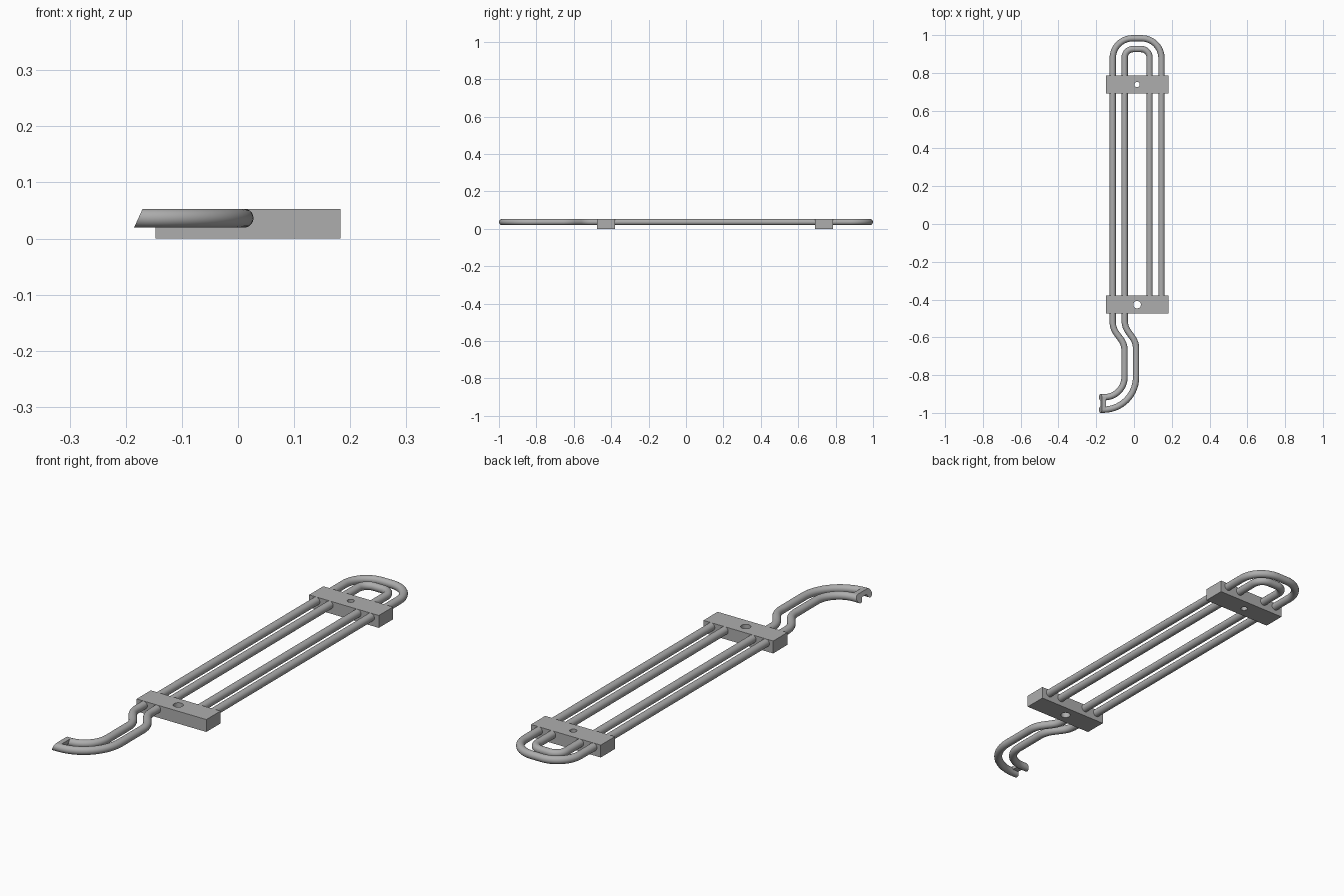
import bpy, bmesh, math
from mathutils import Vector

cube = bpy.data.objects.get("Cube")
if cube:
    bpy.data.objects.remove(cube, do_unlink=True)

R = 0.0167          # tube radius
TOP = 0.053         # common top height
ZC = TOP - R        # tube centre height
MID = 0.0165        # middle of the rack

metal = bpy.data.materials.new("grey metal")
metal.use_nodes = True
GREY = (0.42, 0.42, 0.42, 1)
metal.diffuse_color = GREY
metal.node_tree.nodes["Principled BSDF"].inputs["Base Color"].default_value = GREY


def add_object(name, bm):
    bmesh.ops.recalc_face_normals(bm, faces=bm.faces)
    mesh = bpy.data.meshes.new(name)
    bm.to_mesh(mesh)
    bm.free()
    mesh.materials.append(metal)
    obj = bpy.data.objects.new(name, mesh)
    bpy.context.collection.objects.link(obj)
    return obj


def activate(obj):
    bpy.ops.object.select_all(action="DESELECT")
    obj.select_set(True)
    bpy.context.view_layer.objects.active = obj


def slant_cut(bm):
    """Trim the hook end with a sloping plane and cap it."""
    geom = bm.verts[:] + bm.edges[:] + bm.faces[:]
    cut = bmesh.ops.bisect_plane(bm, geom=geom, plane_co=(-0.185, 0, 0.02),
                                 plane_no=(-0.033, 0, 0.015), clear_outer=True)
    edges = [e for e in cut["geom_cut"] if isinstance(e, bmesh.types.BMEdge)]
    bmesh.ops.holes_fill(bm, edges=edges)


def rounded_path(corners):
    """Turn (x, y, fillet radius) corners into a smooth polyline."""
    pts = [Vector(corners[0][:2])]
    for i in range(1, len(corners) - 1):
        p = Vector(corners[i][:2])
        r = corners[i][2]
        a = (Vector(corners[i - 1][:2]) - p).normalized()
        b = (Vector(corners[i + 1][:2]) - p).normalized()
        half = a.angle(b) / 2
        centre = p + (a + b).normalized() * (r / math.sin(half))
        start = p + a * (r / math.tan(half)) - centre
        end = p + b * (r / math.tan(half)) - centre
        sweep = math.pi - 2 * half
        steps = max(4, round(sweep / 0.11))
        for k in range(steps + 1):
            t = k / steps
            pts.append(centre + (start * math.sin((1 - t) * sweep)
                                 + end * math.sin(t * sweep)) / math.sin(sweep))
    pts.append(Vector(corners[-1][:2]))
    return pts


def tube(name, corners, sides=20):
    pts = rounded_path(corners)
    bm = bmesh.new()
    rings = []
    for i, p in enumerate(pts):
        d = (pts[min(i + 1, len(pts) - 1)] - pts[max(i - 1, 0)]).normalized()
        # keep rings square to the straight runs at each fillet joint
        if 0 < i < len(pts) - 1:
            d = ((pts[i + 1] - p).normalized() + (p - pts[i - 1]).normalized()).normalized()
        n = Vector((-d.y, d.x))
        ring = []
        for k in range(sides):
            ang = math.tau * k / sides
            q = p + n * (R * math.cos(ang))
            ring.append(bm.verts.new((q.x, q.y, ZC + R * math.sin(ang))))
        rings.append(ring)
    for r0, r1 in zip(rings, rings[1:]):
        for k in range(sides):
            j = (k + 1) % sides
            bm.faces.new((r0[k], r0[j], r1[j], r1[k]))
    bm.faces.new(rings[0])
    bm.faces.new(rings[-1])
    slant_cut(bm)
    obj = add_object(name, bm)
    activate(obj)
    bpy.ops.object.shade_smooth_by_angle(angle=math.radians(40))


def box_mesh(lo, hi):
    bm = bmesh.new()
    bmesh.ops.create_cube(bm, size=1)
    for v in bm.verts:
        v.co = [a if c < 0 else b for c, a, b in zip(v.co, lo, hi)]
    return bm


def hooked_rail(name, half, hook_x, hook_y, hook_r, top_y, loop_r, bend_y):
    """One rod: hook, sideways bend, long run, end loop and return run."""
    left, right = MID - half, MID + half
    tube(name, [(-0.23, hook_y, 0), (hook_x, hook_y, hook_r),
                (hook_x, bend_y - 0.085, 0.1), (left, bend_y, 0.1),
                (left, top_y, loop_r), (right, top_y, loop_r),
                (right, -0.43, 0)])


# Bent rods
hooked_rail("outer_rod", 0.129, -0.05, -0.917, 0.107, 0.983, 0.105, -0.552)
hooked_rail("inner_rod", 0.066, 0.011, -0.983, 0.173, 0.926, 0.045, -0.543)

# Bridge joining the two hook ends
bridge = box_mesh((-0.22, -0.983, ZC), (-0.148, -0.917, TOP))
slant_cut(bridge)
add_object("hook_bridge", bridge)

# Cross blocks with a screw hole through each
for name, y, hole in (("front_block", -0.427, 0.02), ("back_block", 0.738, 0.014)):
    block = add_object(name, box_mesh((-0.147, y - 0.048, 0), (0.183, y + 0.048, TOP)))
    bpy.ops.mesh.primitive_cylinder_add(vertices=32, radius=hole, depth=0.3,
                                        location=(MID, y, 0))
    cutter = bpy.context.object
    cutter.hide_render = True
    cutter.data.materials.append(metal)
    mod = block.modifiers.new("hole", "BOOLEAN")
    mod.operation = "DIFFERENCE"
    mod.object = cutter
    activate(block)
    bpy.ops.object.modifier_apply(modifier=mod.name)
    bpy.data.objects.remove(cutter, do_unlink=True)
    bpy.ops.object.shade_smooth_by_angle(angle=math.radians(30))
